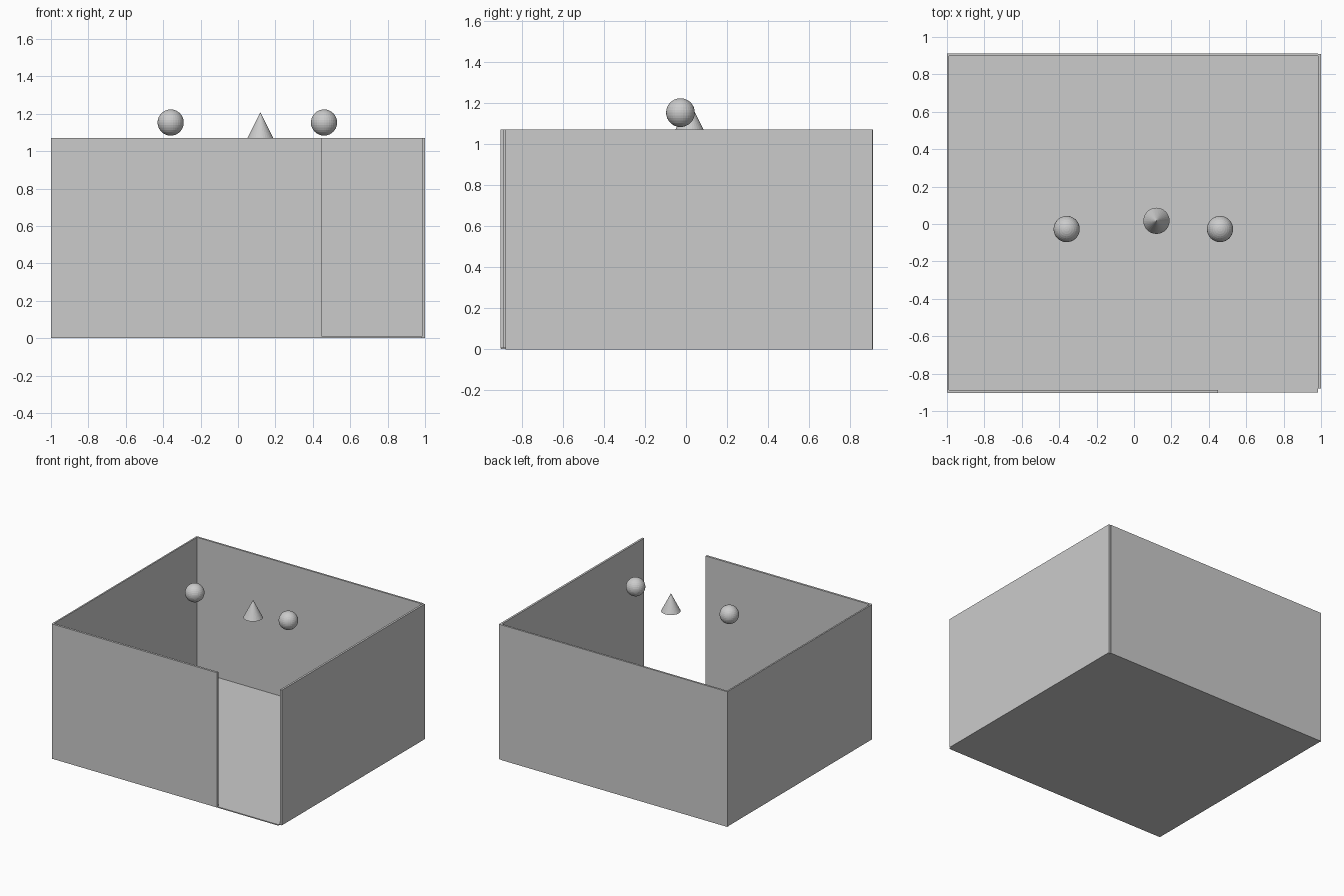
import bpy

if "Cube" in bpy.data.objects:
    bpy.data.objects.remove(bpy.data.objects["Cube"])


def slab(name, x0, x1, y0, y1, z0, z1):
    """Axis-aligned box from its limits."""
    bpy.ops.mesh.primitive_cube_add(
        size=1, location=((x0 + x1) / 2, (y0 + y1) / 2, (z0 + z1) / 2))
    ob = bpy.context.object
    ob.name = name
    ob.scale = (x1 - x0, y1 - y0, z1 - z0)
    bpy.ops.object.transform_apply(location=False, rotation=False, scale=True)
    return ob


H = 1.07      # wall height

# Room shell: floor and four thin walls, with a doorway at the front right
slab("floor", -0.998, 0.983, -0.900, 0.900, 0.001, 0.009)
slab("left_wall", -1.0, -0.988, -0.900, 0.897, 0.002, H)
slab("back_wall", -1.0, 0.983, 0.897, 0.912, 0.0, H)
slab("right_wall", 0.984, 1.0, -0.880, 0.908, 0.0, H)
slab("front_wall", -0.998, 0.45, -0.904, -0.887, 0.005, H)

# Floating pair of balls
for side, x in (("left", -0.36), ("right", 0.46)):
    bpy.ops.mesh.primitive_uv_sphere_add(
        segments=32, ring_count=16, radius=0.07, location=(x, -0.027, 1.153))
    bpy.context.object.name = side + "_ball"

# Cone floating between them
bpy.ops.mesh.primitive_cone_add(
    vertices=32, radius1=0.07, radius2=0, depth=0.14, location=(0.12, 0.017, 1.138))
bpy.context.object.name = "cone"
